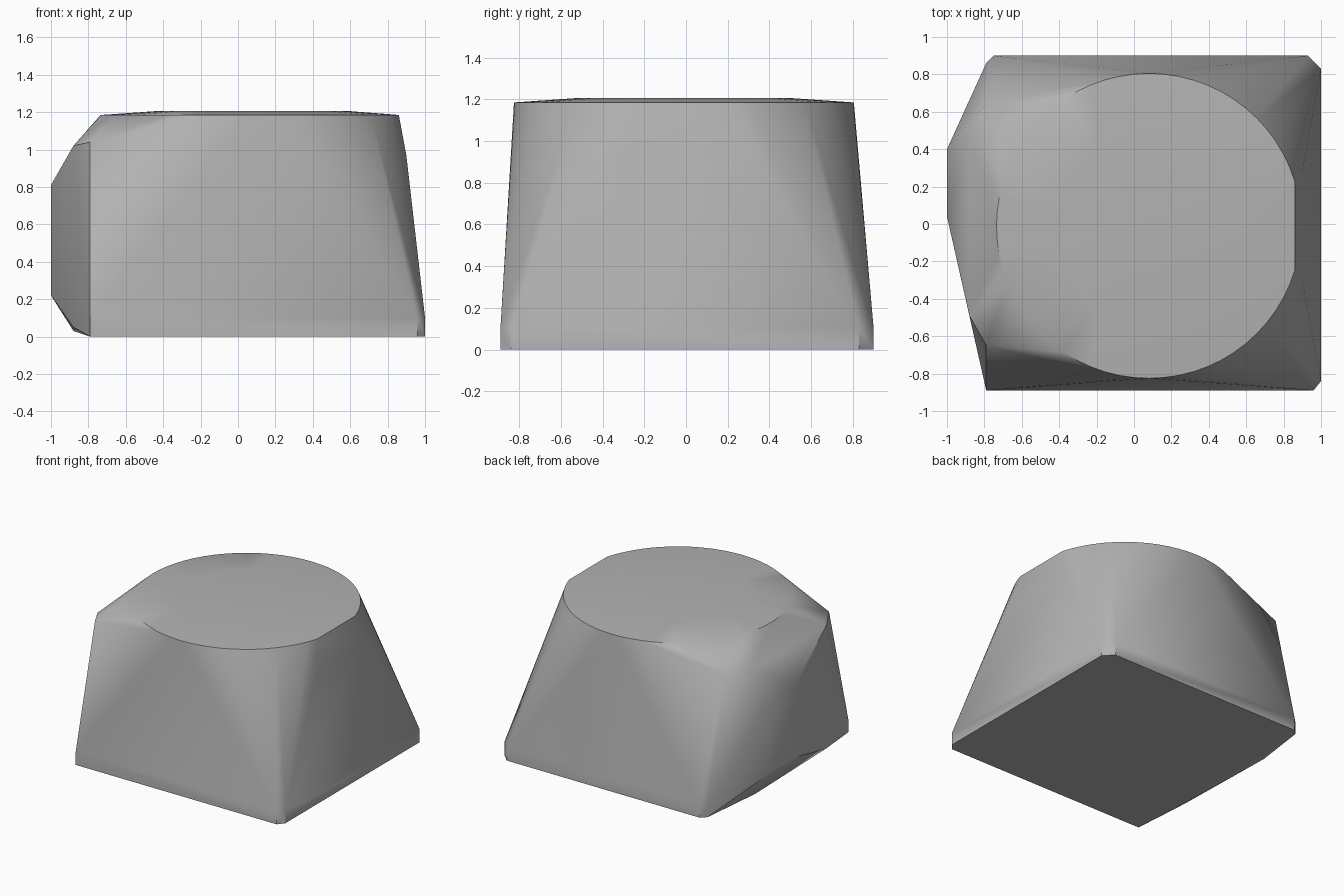
import bpy
import bmesh
import math

cube = bpy.data.objects.get("Cube")
if cube:
    bpy.data.objects.remove(cube, do_unlink=True)

grey = bpy.data.materials.new("stone grey")
grey.use_nodes = True
color = (0.45, 0.45, 0.45, 1)
grey.diffuse_color = color
grey.node_tree.nodes["Principled BSDF"].inputs["Base Color"].default_value = color


def ring(radius, z, limit, count=64):
    """Circle around the crown centre, trimmed flat on its +x side."""
    points = []
    for i in range(count):
        a = math.tau * i / count
        x, y = 0.08 + radius * math.cos(a), -0.01 + radius * math.sin(a)
        if x < limit:
            points.append((x, y, z))
    half = math.sqrt(max(radius ** 2 - (limit - 0.08) ** 2, 0))
    if half > 0:
        points += [(limit, -0.01 + s * half, z) for s in (-1, 1)]
    return points


# Foot: rectangle with clipped corners and a short vertical rim
foot = [(0.96, -0.89), (1, -0.84), (1, 0.83), (0.93, 0.9),
        (-0.75, 0.9), (-0.79, 0.86), (-0.79, -0.89)]
points = [(x, y, z) for x, y in foot for z in (0, 0.1)]

# Crown: trimmed disc with a very shallow dome
points += ring(0.815, 1.185, 0.86) + ring(0.5, 1.207, 0.86)

# Slight break high on the +x wall
points += [(0.9, y, 0.97) for y in (-0.3, 0.28)]

# Faceted bulge on the -x wall
points += [(-1, y, z) for y in (0.4, 0.04) for z in (0.22, 0.81)]
points += [(-0.88, 0.46, 1.02), (-0.88, -0.49, 1.02),
           (-0.88, 0.4, 0.03), (-0.88, -0.48, 0.05),
           (-0.79, 0.64, 1.035), (-0.79, -0.65, 1.04)]

# Wrap all the outlines in one convex skin
bm = bmesh.new()
for p in points:
    bm.verts.new(p)
hull = bmesh.ops.convex_hull(bm, input=bm.verts[:])
loose = [v for v in bm.verts if not v.link_faces]
bmesh.ops.delete(bm, geom=loose, context="VERTS")
bmesh.ops.dissolve_limit(bm, angle_limit=math.radians(0.5),
                         verts=bm.verts[:], edges=bm.edges[:])
bmesh.ops.recalc_face_normals(bm, faces=bm.faces[:])
mesh = bpy.data.meshes.new("faceted_block")
bm.to_mesh(mesh)
bm.free()
mesh.materials.append(grey)
block = bpy.data.objects.new("faceted_block", mesh)
bpy.context.collection.objects.link(block)

bpy.ops.object.select_all(action="DESELECT")
block.select_set(True)
bpy.context.view_layer.objects.active = block
bpy.ops.object.shade_smooth_by_angle(angle=math.radians(30))
